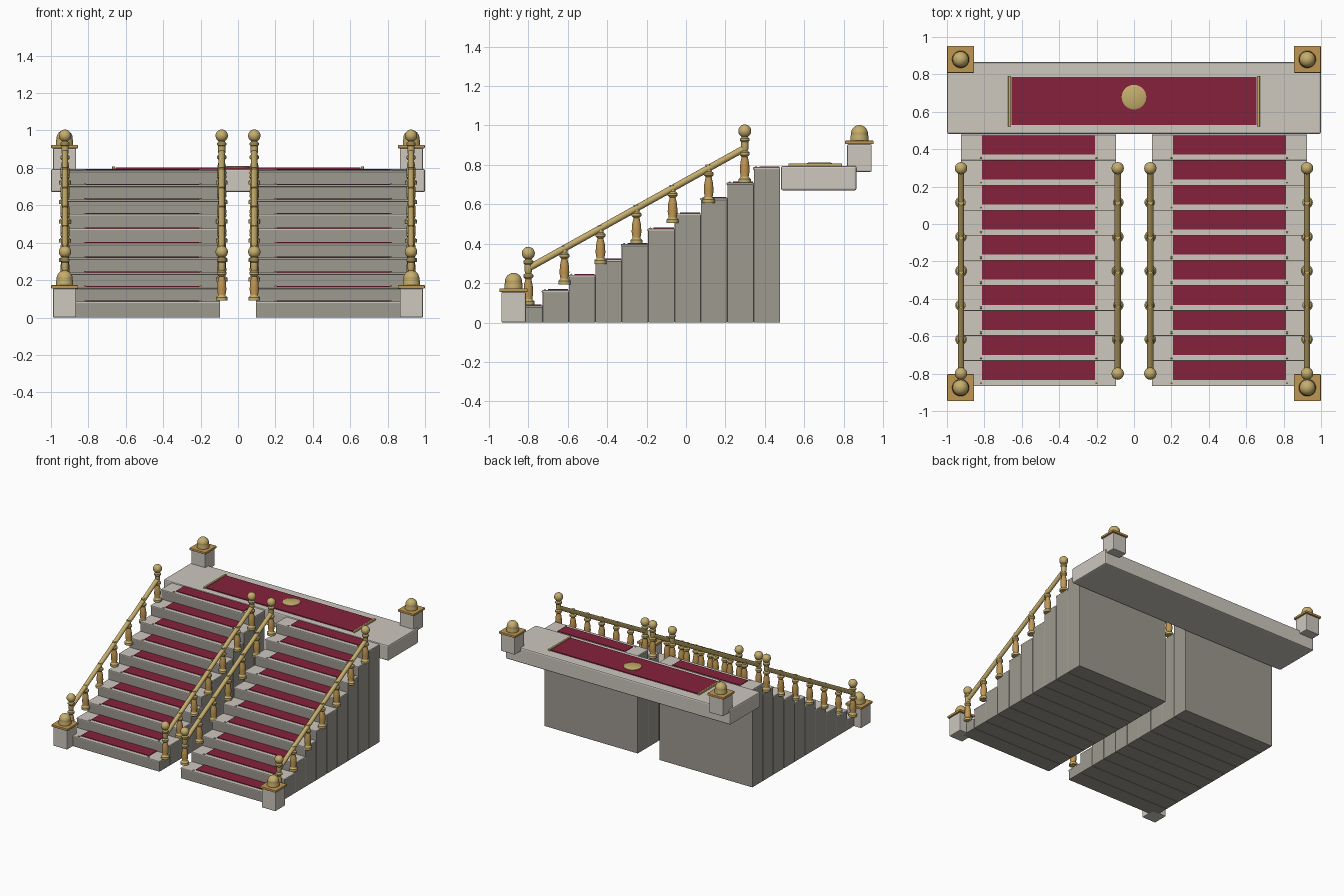
import bpy, bmesh, math
from mathutils import Vector

if "Cube" in bpy.data.objects:
    bpy.data.objects.remove(bpy.data.objects["Cube"])


def material(name, rgb):
    m = bpy.data.materials.new(name)
    m.diffuse_color = (*rgb, 1)
    m.use_nodes = True
    m.node_tree.nodes["Principled BSDF"].inputs["Base Color"].default_value = m.diffuse_color
    return m


LIGHT = material("light stone", (0.61, 0.58, 0.52))
DARK = material("dark stone", (0.34, 0.32, 0.28))
RED = material("carpet red", (0.24, 0.015, 0.043))
BRASS = material("brass", (0.56, 0.42, 0.15))
BRONZE = material("bronze", (0.53, 0.31, 0.085))


def finish(name, bm, mats):
    bmesh.ops.recalc_face_normals(bm, faces=bm.faces)
    me = bpy.data.meshes.new(name)
    bm.to_mesh(me)
    bm.free()
    for m in mats:
        me.materials.append(m)
    ob = bpy.data.objects.new(name, me)
    bpy.context.collection.objects.link(ob)
    return ob


def box(name, x, y, z, mat, bevel=0.0):
    """Box from (min, max) ranges with optional rounded edges."""
    bm = bmesh.new()
    bmesh.ops.create_cube(bm, size=1)
    for v in bm.verts:
        v.co = [r[0] + (c + 0.5) * (r[1] - r[0]) for c, r in zip(v.co, (x, y, z))]
    if bevel:
        bmesh.ops.bevel(bm, geom=bm.edges[:], offset=bevel, segments=2,
                        profile=0.5, affect='EDGES')
    return finish(name, bm, [mat])


def smooth(ob):
    bpy.ops.object.select_all(action='DESELECT')
    ob.select_set(True)
    bpy.context.view_layer.objects.active = ob
    bpy.ops.object.shade_smooth_by_angle(angle=math.radians(40))


def lathe(name, profile, loc, mats, rule=None, n=20):
    """Spin (radius, height) points around z."""
    bm = bmesh.new()
    rings = [[bm.verts.new((loc[0] + r * math.cos(2 * math.pi * i / n),
                            loc[1] + r * math.sin(2 * math.pi * i / n),
                            loc[2] + z)) for i in range(n)] for r, z in profile]
    for k, (a, b) in enumerate(zip(rings, rings[1:])):
        for i in range(n):
            j = (i + 1) % n
            f = bm.faces.new((a[i], a[j], b[j], b[i]))
            if rule:
                f.material_index = rule((profile[k][1] + profile[k + 1][1]) / 2)
    bm.faces.new(rings[0])
    bm.faces.new(rings[-1])
    ob = finish(name, bm, mats)
    smooth(ob)
    return ob


def rod(name, a, b, r, mat, n=16):
    a, b = Vector(a), Vector(b)
    bm = bmesh.new()
    bmesh.ops.create_cone(bm, cap_ends=True, segments=n, radius1=r, radius2=r,
                          depth=(b - a).length)
    q = (b - a).to_track_quat('Z', 'Y')
    for v in bm.verts:
        v.co = q @ v.co + (a + b) / 2
    ob = finish(name, bm, [mat])
    smooth(ob)
    return ob


def ball_points(r, cz, start=-60, steps=10):
    return [(max(0.001, r * math.cos(math.radians(t))), cz + r * math.sin(math.radians(t)))
            for t in [start + (90 - start) * i / steps for i in range(steps + 1)]]


def span(side, a, b):
    return tuple(sorted((side * a, side * b)))


# Two flights of ten steps with treads, carpet strips and carpet rod ends
STEPS, RUN, RISE, Y0 = 10, 0.134, 0.078, -0.862
for side, label in ((-1, "left"), (1, "right")):
    for i in range(STEPS):
        y, top = Y0 + i * RUN, 0.078 + i * RISE
        xs = span(side, 0.095, 0.925)
        box(f"{label}_step", xs, (y, y + RUN), (0, top), DARK, 0.004)
        box(f"{label}_tread", xs, (y - 0.004, y + RUN), (top - 0.003, top + 0.008), LIGHT, 0.003)
        box(f"{label}_step_carpet", span(side, 0.209, 0.813), (y + 0.028, y + RUN - 0.004),
            (top + 0.004, top + 0.013), RED)
        for x in (0.2, 0.818):
            rod(f"{label}_carpet_rod_end", (side * (x - 0.006), y + 0.012, top + 0.008),
                (side * (x + 0.006), y + 0.012, top + 0.008), 0.006, BRASS, 8)

# Landing with carpet, end bars and medallion
box("landing", (-1, 1), (0.482, 0.865), (0.67, 0.795), LIGHT, 0.01)
box("landing_carpet", (-0.655, 0.655), (0.528, 0.785), (0.793, 0.802), RED)
for side in (-1, 1):
    box("carpet_end_bar", span(side, 0.657, 0.673), (0.52, 0.792), (0.793, 0.808), BRASS, 0.003)
lathe("medallion", [(0.066, 0), (0.066, 0.006), (0.058, 0.01)], (0, 0.678, 0.801), [BRASS], n=32)

# Corner posts with caps and ball finials
FINIAL = [(0.046, 0), (0.046, 0.022), (0.042, 0.034)] + ball_points(0.043, 0.037, 0)
for side in (-1, 1):
    for label, y, z0, z1 in (("front", -0.875, 0, 0.155), ("back", 0.88, 0.765, 0.905)):
        x = side * 0.927
        box(f"{label}_post", (x - 0.062, x + 0.062), (y - 0.062, y + 0.062), (z0, z1), LIGHT, 0.006)
        box(f"{label}_post_cap", (x - 0.072, x + 0.072), (y - 0.072, y + 0.072),
            (z1, z1 + 0.018), BRONZE, 0.004)
        lathe(f"{label}_post_finial", FINIAL, (x, y, z1 + 0.017), [BRASS])

# Handrails on turned balusters, taller newels with balls at both ends
BALUSTER = [(0.031, 0), (0.031, 0.018), (0.021, 0.026), (0.02, 0.03), (0.025, 0.06),
            (0.022, 0.1), (0.015, 0.13), (0.025, 0.14), (0.025, 0.152), (0.015, 0.16),
            (0.015, 0.195)]
NEWEL = BALUSTER[:-1] + [(0.019, 0.17), (0.019, 0.205), (0.025, 0.212), (0.025, 0.222),
                         (0.016, 0.23)] + ball_points(0.033, 0.261)


def turned_colour(z):
    return 1 if 0.028 < z < 0.125 else 0


for x in (-0.925, -0.087, 0.087, 0.925):
    for k in range(7):
        end = k in (0, 6)
        lathe("newel" if end else "baluster", NEWEL if end else BALUSTER,
              (x, -0.8 + 0.183 * k, 0.09 + 0.1035 * k), [BRASS, BRONZE], turned_colour)
    rod("handrail", (x, -0.8, 0.275), (x, 0.298, 0.885), 0.017, BRASS)
